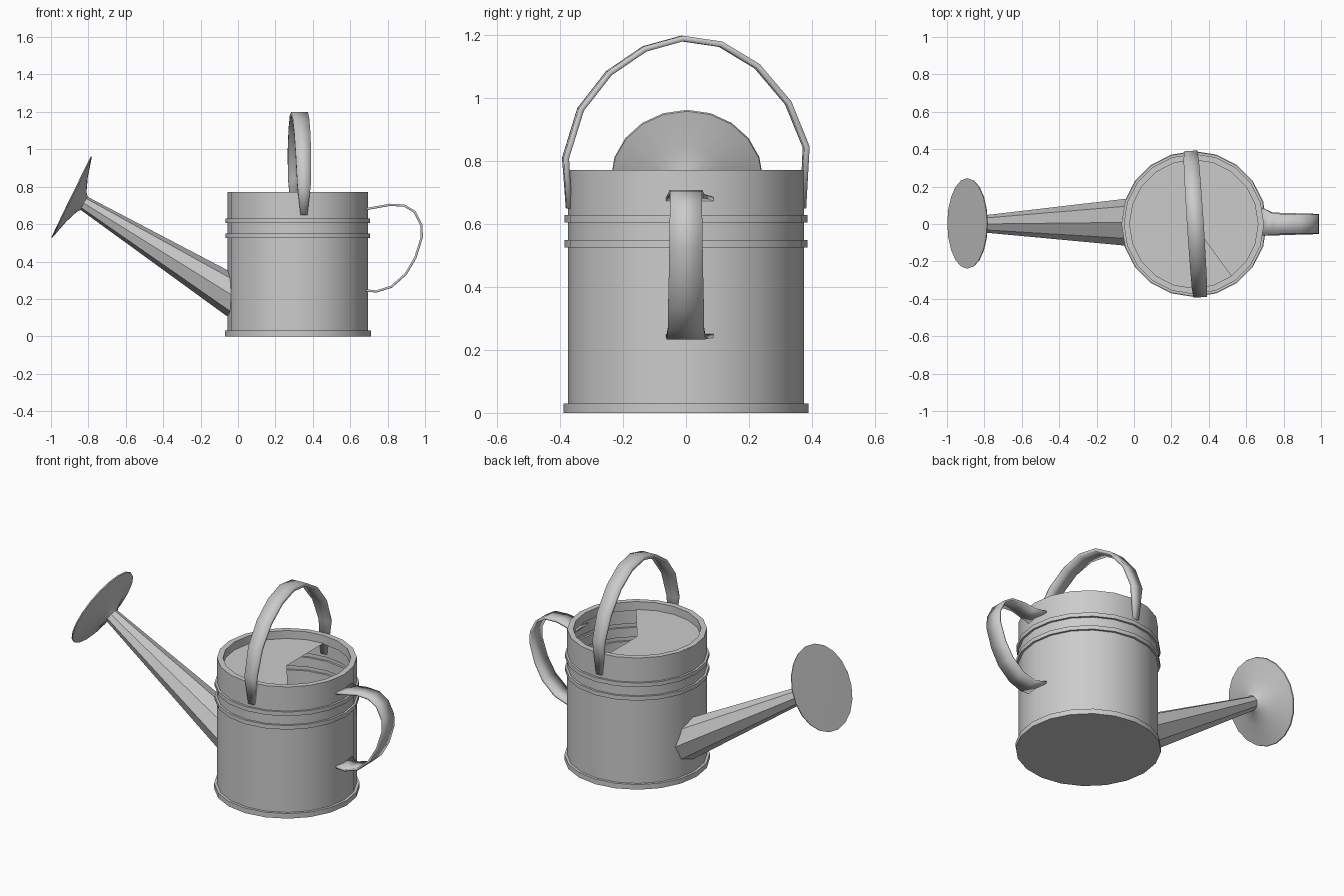
import bpy
import bmesh
from math import cos, sin, pi, radians
from mathutils import Vector, Matrix

if "Cube" in bpy.data.objects:
    bpy.data.objects.remove(bpy.data.objects["Cube"])

CX = 0.32          # body axis
SIDES = 20


def finish(name, bm, angle=30, fix_normals=True):
    bmesh.ops.remove_doubles(bm, verts=bm.verts, dist=1e-5)
    if fix_normals:
        bmesh.ops.recalc_face_normals(bm, faces=bm.faces)
    mesh = bpy.data.meshes.new(name)
    bm.to_mesh(mesh)
    bm.free()
    ob = bpy.data.objects.new(name, mesh)
    bpy.context.collection.objects.link(ob)
    bpy.ops.object.select_all(action='DESELECT')
    ob.select_set(True)
    bpy.context.view_layer.objects.active = ob
    bpy.ops.object.shade_smooth_by_angle(angle=radians(angle))
    return ob


def skin(bm, rings, closed=True):
    """Join successive rows of points with quads."""
    rows = [[bm.verts.new(p) for p in ring] for ring in rings]
    n = len(rows[0])
    for a, b in zip(rows, rows[1:]):
        for i in range(n if closed else n - 1):
            j = (i + 1) % n
            bm.faces.new((a[i], a[j], b[j], b[i]))
    return rows


def lathe(name, profile, matrix, cap_first=False, n=SIDES):
    bm = bmesh.new()
    rings = [[matrix @ Vector((r * cos(2 * pi * i / n), r * sin(2 * pi * i / n), z))
              for i in range(n)] for r, z in profile]
    rows = skin(bm, rings)
    if cap_first:
        bm.faces.new(rows[0][::-1])
    return finish(name, bm, fix_normals=False)


def strap(name, rows, thickness):
    """Flat metal band; each row is a (left, right) pair of points."""
    bm = bmesh.new()
    skin(bm, rows, closed=False)
    ob = finish(name, bm)
    mod = ob.modifiers.new("thickness", 'SOLIDIFY')
    mod.thickness = thickness
    mod.offset = 0
    return ob


# Can body: base lip, two raised bands, rolled rim
body = [(0.39, 0), (0.39, 0.03), (0.375, 0.03)]
for z in (0.525, 0.605):
    body += [(0.375, z), (0.387, z), (0.387, z + 0.024), (0.375, z + 0.024)]
body += [(0.375, 0.772), (0.343, 0.772), (0.343, 0.72)]
lathe("can_body", body, Matrix.Translation((CX, 0, 0)), cap_first=True)

# Partial cover below the rim, open towards the side handle
bm = bmesh.new()
pts = [(CX, 0, 0.725)]
for i in range(5, 18):
    a = 2 * pi * i / SIDES
    pts.append((CX + 0.345 * cos(a), 0.345 * sin(a), 0.725))
bm.faces.new([bm.verts.new(p) for p in pts])
finish("top_cover", bm)

# Spout: tapered eight-sided tube running into the body
start, tip = Vector((0.0, 0.01, 0.2)), Vector((-0.84, 0, 0.722))
axis = (tip - start).normalized()
up = axis.cross(Vector((0, 1, 0))).normalized()
side = Vector((0, 1, 0))
bm = bmesh.new()
rings = []
for c, ry, rz in ((start, 0.13, 0.11), (tip, 0.042, 0.038)):
    rings.append([c + side * ry * cos(pi * i / 4) + up * rz * sin(pi * i / 4)
                  for i in range(8)])
skin(bm, rings)
finish("spout", bm)

# Sprinkler rose: flared cone with a flat face
normal = Vector((-0.9, 0, 0.44)).normalized()
rose = Matrix.Translation((-0.892, 0.003, 0.746)) @ normal.to_track_quat('Z', 'Y').to_matrix().to_4x4()
lathe("sprinkler_rose", [(0.04, -0.078), (0.06, -0.062), (0.13, -0.035), (0.24, -0.006),
                         (0.242, 0.0), (0.0, 0.002)], rose)

# Carrying handle arching over the top, slightly twisted about z
arch = [(-0.372, 0.65, 0.018), (-0.383, 0.81, 0.036), (-0.335, 0.965, 0.041),
        (-0.245, 1.08, 0.043), (-0.132, 1.157, 0.044), (-0.013, 1.19, 0.045),
        (0.11, 1.172, 0.044), (0.226, 1.102, 0.043), (0.325, 0.985, 0.041),
        (0.382, 0.845, 0.036), (0.372, 0.65, 0.018)]
rows = []
for y, z, w in arch:
    c = Vector((0.328 - 0.065 * y, y, z))
    d = Vector((1, 0.065, 0)) * w
    rows.append((c - d, c + d))
strap("top_handle", rows, 0.018)

# Side handle: curved strap with flared ends
loop = [(0.685, 0.68, 0.075), (0.74, 0.69, 0.058), (0.81, 0.703, 0.052), (0.89, 0.699, 0.051),
        (0.945, 0.665, 0.051), (0.98, 0.595, 0.052), (0.983, 0.53, 0.053), (0.948, 0.42, 0.055),
        (0.897, 0.333, 0.057), (0.82, 0.265, 0.058), (0.74, 0.24, 0.062), (0.685, 0.245, 0.075)]
rows = []
for x, z, w in loop:
    c = 0.012 if w > 0.07 else 0.0
    rows.append(((x, c - w, z), (x, c + w, z)))
strap("side_handle", rows, 0.012)
